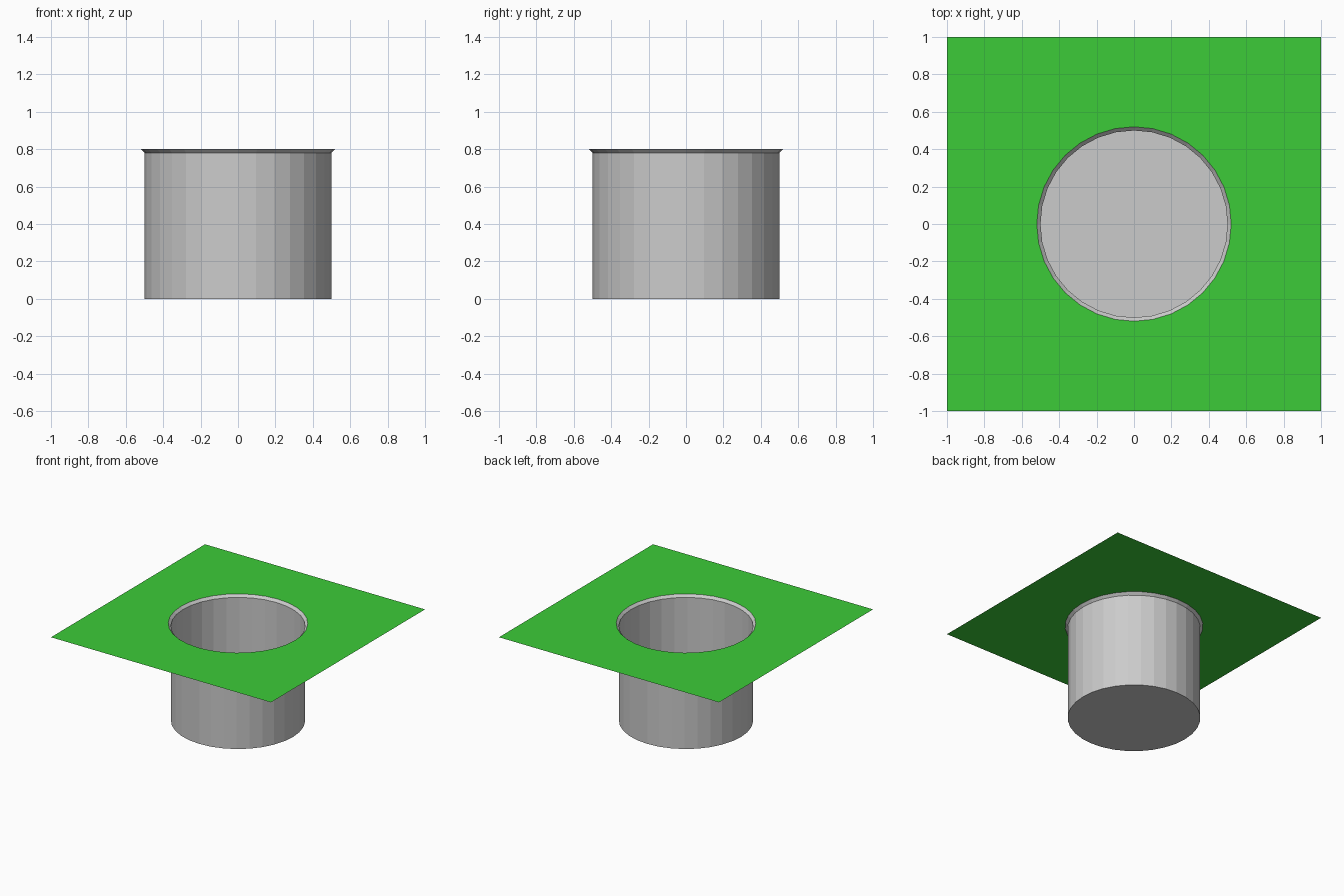
import bpy, bmesh
from math import cos, sin, tau

if "Cube" in bpy.data.objects:
    bpy.data.objects.remove(bpy.data.objects["Cube"])

SIDES = 32
ANGLES = [tau * i / SIDES for i in range(SIDES)]


def circle(bm, r, z):
    return [bm.verts.new((r * cos(a), r * sin(a), z)) for a in ANGLES]


def bridge(bm, outer, inner):
    for i in range(SIDES):
        j = (i + 1) % SIDES
        bm.faces.new((inner[i], outer[i], outer[j], inner[j]))


def finish(bm, name):
    mesh = bpy.data.meshes.new(name)
    bm.to_mesh(mesh)
    bm.free()
    obj = bpy.data.objects.new(name, mesh)
    bpy.context.collection.objects.link(obj)
    return obj


# Open thin cup with a small flared lip and a flat floor
bm = bmesh.new()
rings = [circle(bm, r, z) for r, z in ((0.52, 0.8), (0.5, 0.78), (0.5, 0.0))]
for outer, inner in zip(rings, rings[1:]):
    bridge(bm, outer, inner)
bm.faces.new(rings[-1])
finish(bm, "hole_cup")

# Flat square sheet around the round opening
bm = bmesh.new()
inner = circle(bm, 0.52, 0.8)
outer = []
for a in ANGLES:
    m = max(abs(cos(a)), abs(sin(a)))
    outer.append(bm.verts.new((cos(a) / m, sin(a) / m, 0.8)))
bridge(bm, outer, inner)
grass = finish(bm, "grass_sheet")

green = bpy.data.materials.new("green")
green.diffuse_color = (0.045, 0.6, 0.04, 1)
green.use_nodes = True
green.node_tree.nodes["Principled BSDF"].inputs["Base Color"].default_value = green.diffuse_color
grass.data.materials.append(green)
